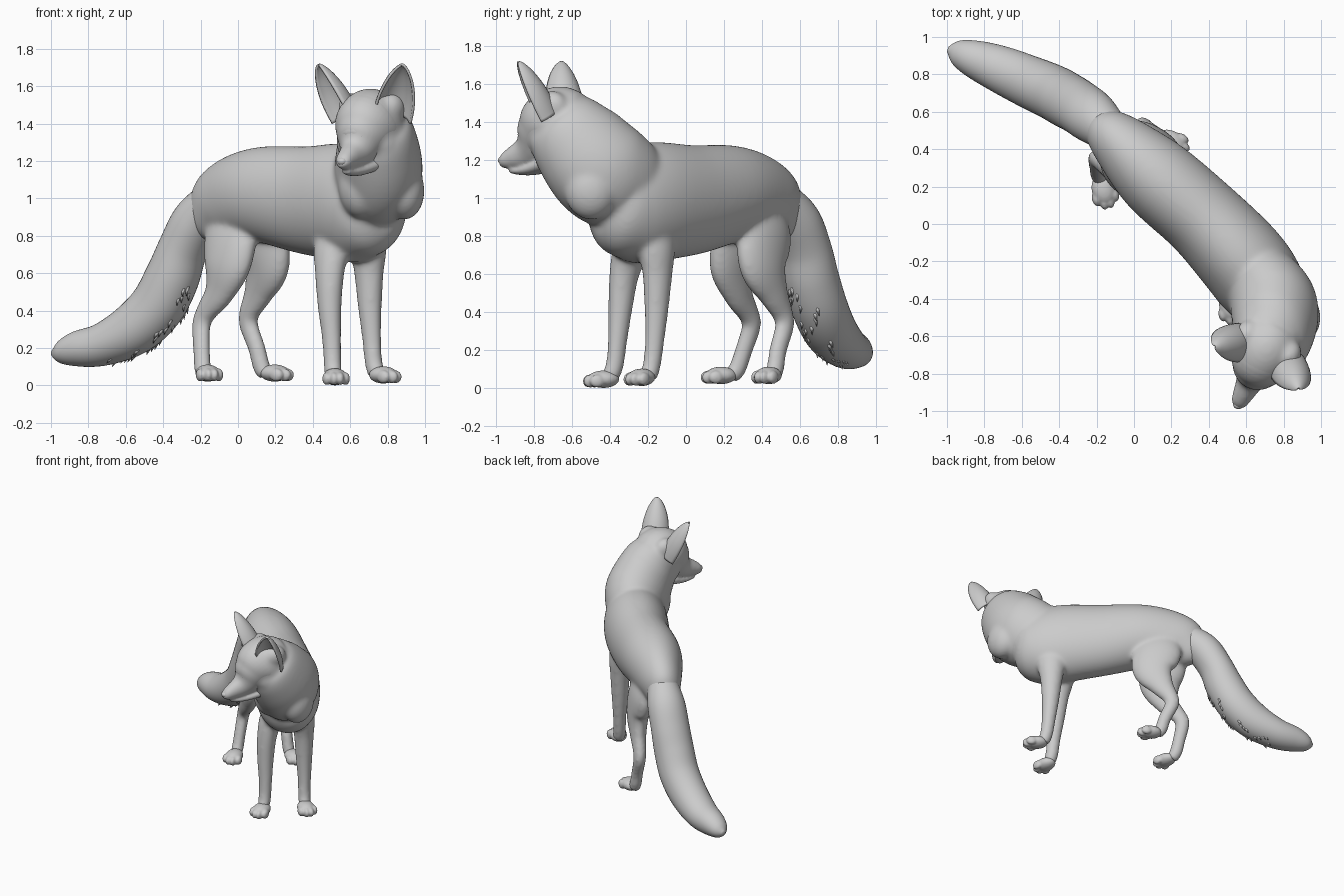
import bpy, bmesh, math, random
from mathutils import Vector, Matrix

random.seed(4)
Z = Vector((0, 0, 1))
SIDE = Vector((0.7, 0.7, 0))            # across the body
FWD = Vector((-0.45, -0.89, 0)).normalized()   # the head is turned
LAT = Vector((-FWD.y, FWD.x, 0))
HEAD = Vector((0.70, -0.68, 0))


def head_pt(lat, fwd, z):
    return HEAD + LAT * lat + FWD * fwd + Z * z


def resample(rows, k):
    """Smooth curve through rows of numbers."""
    out, n = [], len(rows)
    for i in range(n - 1):
        a, b, c, d = (rows[max(0, min(n - 1, i + j))] for j in (-1, 0, 1, 2))
        for s in range(k):
            t = s / k
            out.append([0.5 * (2 * q + (r - p) * t + (2 * p - 5 * q + 4 * r - w) * t * t
                        + (3 * q - p - 3 * r + w) * t ** 3)
                        for p, q, r, w in zip(a, b, c, d)])
    out.append(list(rows[-1]))
    return out


def loft(bm, rows, side, k=6, n=40):
    """Elliptical tube through rows of x, y, z, half width, half height."""
    pts = resample(rows, k)
    rings = []
    for i, (x, y, z, w, h) in enumerate(pts):
        tan = (Vector(pts[min(i + 1, len(pts) - 1)][:3]) - Vector(pts[max(i - 1, 0)][:3])).normalized()
        lat = (side - tan * side.dot(tan)).normalized()
        up = lat.cross(tan)
        rings.append([bm.verts.new(Vector((x, y, z)) + lat * math.cos(2 * math.pi * j / n) * w
                                   + up * math.sin(2 * math.pi * j / n) * h) for j in range(n)])
    for a, b in zip(rings, rings[1:]):
        for j in range(n):
            bm.faces.new((a[j], a[(j + 1) % n], b[(j + 1) % n], b[j]))
    bm.faces.new(rings[0][::-1])
    bm.faces.new(rings[-1])


def ball(bm, centre, size, direction=Vector((0, -1, 0))):
    """Ellipsoid: half width, half length along direction, half height."""
    ang = math.atan2(-direction.x, direction.y)
    m = Matrix.Translation(centre) @ Matrix.Rotation(ang, 4, 'Z') @ Matrix.Diagonal((*size, 1))
    bmesh.ops.create_uvsphere(bm, u_segments=24, v_segments=14, radius=1, matrix=m)


def finish(bm, name):
    bmesh.ops.recalc_face_normals(bm, faces=bm.faces)
    me = bpy.data.meshes.new(name)
    bm.to_mesh(me)
    bm.free()
    me.polygons.foreach_set("use_smooth", [True] * len(me.polygons))
    ob = bpy.data.objects.new(name, me)
    bpy.context.collection.objects.link(ob)
    return ob


def fuse(ob, voxel, smooth):
    m = ob.modifiers.new("fuse", 'REMESH')
    m.mode, m.voxel_size, m.use_smooth_shade = 'VOXEL', voxel, True
    m = ob.modifiers.new("soften", 'SMOOTH')
    m.factor, m.iterations = 0.5, smooth


# torso from tail root to chest
bm = bmesh.new()
loft(bm, [(-0.22, 0.57, 0.87, 0.07, 0.09), (-0.16, 0.51, 0.91, 0.115, 0.16),
          (-0.06, 0.42, 0.98, 0.165, 0.22), (0.12, 0.25, 1.02, 0.215, 0.255),
          (0.37, 0.03, 0.99, 0.222, 0.29), (0.56, -0.17, 0.98, 0.238, 0.315),
          (0.67, -0.31, 0.96, 0.235, 0.305), (0.74, -0.40, 0.94, 0.20, 0.24),
          (0.78, -0.46, 0.94, 0.10, 0.12)], SIDE)
# neck and ruff
loft(bm, [(0.60, -0.20, 0.99, 0.16, 0.20), (0.70, -0.34, 1.08, 0.215, 0.265),
          (0.75, -0.45, 1.155, 0.235, 0.28),
          (0.745, -0.575, 1.30, 0.215, 0.25), (0.72, -0.64, 1.395, 0.185, 0.20),
          (0.71, -0.68, 1.44, 0.12, 0.12)], Vector((0.95, 0.2, 0)))
ball(bm, (0.89, -0.50, 1.04), (0.108, 0.14, 0.155))
ball(bm, (0.66, -0.52, 1.07), (0.125, 0.14, 0.18))
# skull: forward, top, bottom, half width (the muzzle is added in the head part)
skull = [(-0.15, 1.55, 1.24, 0.14), (-0.05, 1.59, 1.19, 0.18), (0.03, 1.565, 1.17, 0.175),
         (0.09, 1.475, 1.16, 0.14), (0.14, 1.38, 1.152, 0.10), (0.19, 1.318, 1.15, 0.072),
         (0.26, 1.27, 1.15, 0.055), (0.31, 1.235, 1.155, 0.042), (0.335, 1.215, 1.17, 0.02)]
skull = [(*head_pt(0, f, (t + b) / 2), w, (t - b) / 2) for f, t, b, w in skull]
loft(bm, skull[:5], LAT)
for s in (-1, 1):
    ball(bm, head_pt(s * 0.125, -0.035, 1.485), (0.065, 0.085, 0.08), FWD)   # ear root
    ball(bm, head_pt(s * 0.105, -0.02, 1.30), (0.08, 0.12, 0.11), FWD)       # cheek

# legs: centre line rows, shared thickness per pair
front_size = [(0.07, 0.10), (0.085, 0.11), (0.073, 0.085), (0.062, 0.067), (0.05, 0.054),
              (0.047, 0.05), (0.048, 0.05)]
hind_size = [(0.07, 0.13), (0.09, 0.185), (0.082, 0.16), (0.06, 0.095), (0.05, 0.064),
             (0.046, 0.056), (0.044, 0.05), (0.045, 0.05), (0.046, 0.044)]
legs = [
    (front_size, [(0.55, -0.20, 0.93), (0.505, -0.28, 0.75), (0.49, -0.325, 0.6), (0.49, -0.345, 0.42),
                  (0.50, -0.36, 0.25), (0.505, -0.375, 0.12), (0.51, -0.40, 0.055)],
     (0.52, -0.445, 0.0), (0.15, -1, 0)),
    (front_size, [(0.66, -0.17, 0.93), (0.695, -0.155, 0.75), (0.70, -0.15, 0.6), (0.705, -0.155, 0.42),
                  (0.715, -0.165, 0.25), (0.725, -0.18, 0.12), (0.745, -0.20, 0.055)],
     (0.785, -0.24, 0.01), (0.75, -0.6, 0)),
    (hind_size, [(0.02, 0.38, 0.98), (-0.03, 0.305, 0.82), (-0.055, 0.25, 0.65), (-0.10, 0.275, 0.5),
                 (-0.165, 0.325, 0.4), (-0.195, 0.345, 0.33), (-0.195, 0.305, 0.2),
                 (-0.19, 0.27, 0.1), (-0.18, 0.235, 0.06)],
     (-0.16, 0.175, 0.02), (0.25, -0.95, 0)),
    (hind_size, [(0.05, 0.40, 0.98), (0.105, 0.41, 0.82), (0.15, 0.405, 0.65), (0.11, 0.46, 0.5),
                 (0.065, 0.505, 0.4), (0.055, 0.52, 0.33), (0.10, 0.485, 0.2),
                 (0.125, 0.47, 0.1), (0.15, 0.455, 0.06)],
     (0.205, 0.43, 0.02), (0.85, -0.5, 0)),
]
for size, line, _, _ in legs:
    loft(bm, [(*p, *s) for p, s in zip(line, size)], SIDE)
fuse(finish(bm, "body"), 0.011, 28)

# paws with toes
bm = bmesh.new()
for _, _, paw, d in legs:
    paw, d = Vector(paw), Vector(d).normalized()
    across = Vector((-d.y, d.x, 0))
    ball(bm, paw - d * 0.01 + Z * 0.046, (0.064, 0.085, 0.046), d)
    for i, reach in zip((-1.5, -0.5, 0.5, 1.5), (0.03, 0.058, 0.058, 0.03)):
        ball(bm, paw + d * reach + across * i * 0.034 + Z * 0.036, (0.023, 0.04, 0.035), d)
fuse(finish(bm, "paws"), 0.008, 4)

# face and muzzle
bm = bmesh.new()
loft(bm, skull[1:], LAT)
# lower jaw
loft(bm, [(*head_pt(0, f, z), w, h) for f, z, w, h in
          [(0.02, 1.19, 0.11, 0.05), (0.14, 1.155, 0.07, 0.035), (0.22, 1.143, 0.045, 0.022),
           (0.275, 1.143, 0.025, 0.012)]], LAT)
for s in (-1, 1):
    ball(bm, head_pt(s * 0.08, 0.075, 1.402), (0.045, 0.045, 0.02), FWD)     # brow
fuse(finish(bm, "head"), 0.009, 7)

# tail
tail = [(-0.13, 0.49, 0.99, 0.11, 0.11), (-0.22, 0.57, 0.88, 0.14, 0.13),
        (-0.295, 0.625, 0.73, 0.145, 0.13), (-0.355, 0.66, 0.57, 0.148, 0.145),
        (-0.435, 0.705, 0.42, 0.147, 0.147), (-0.56, 0.76, 0.30, 0.14, 0.14),
        (-0.72, 0.83, 0.22, 0.125, 0.115), (-0.86, 0.885, 0.195, 0.10, 0.095),
        (-0.95, 0.92, 0.175, 0.065, 0.06), (-0.995, 0.935, 0.17, 0.015, 0.015)]
bm = bmesh.new()
loft(bm, tail, Vector((0.5, 0.87, 0)))
finish(bm, "tail")

# fur tufts under the tail
bm = bmesh.new()
pts = resample(tail[3:7], 9)
for p, q in zip(pts, pts[1:]):
    along = (Vector(q[:3]) - Vector(p[:3])).normalized()
    across = Vector((0.5, 0.87, 0))
    across = (across - along * across.dot(along)).normalized()
    under = across.cross(along)
    if under.z > 0:
        under = -under
    ang = random.uniform(-0.6, 0.6)
    out = under * math.cos(ang) * p[4] + across * math.sin(ang) * p[3]
    tip_dir = (out.normalized() * 0.7 + along).normalized()
    m = Matrix.Translation(Vector(p[:3]) + out) @ Z.rotation_difference(tip_dir).to_matrix().to_4x4()
    bmesh.ops.create_cone(bm, cap_ends=True, segments=8, radius1=0.016, radius2=0, depth=0.055, matrix=m)
finish(bm, "tail_tufts")

for s, label in ((-1, "right"), (1, "left")):
    # ears: curved leaf-shaped shells, mirrored across the head
    base, tip = head_pt(s * 0.135, 0.0, 1.43), head_pt(s * 0.252, 0.10, 1.712)
    axis = (tip - base).normalized()
    across = LAT * s * 0.87 - FWD * 0.5
    across = (across - axis * across.dot(axis)).normalized()
    back = axis.cross(across)
    if back.dot(FWD) > 0:
        back = -back
    bm = bmesh.new()
    shape = resample([(0, 0.10), (0.25, 0.10), (0.5, 0.09), (0.75, 0.065), (0.92, 0.034), (1, 0.008)], 4)
    grid = [[bm.verts.new(base.lerp(tip, v) + across * w * math.sin(u * math.pi / 16)
                          + back * w * 1.05 * (math.cos(u * math.pi / 16) - 0.35))
             for u in range(-8, 9)] for v, w in shape]
    for a, b in zip(grid, grid[1:]):
        for j in range(16):
            bm.faces.new((a[j], a[j + 1], b[j + 1], b[j]))
    m = finish(bm, label + "_ear").modifiers.new("thickness", 'SOLIDIFY')
    m.thickness, m.offset = 0.014, 0
    # eyes
    bm = bmesh.new()
    ball(bm, head_pt(s * 0.085, 0.117, 1.37), (0.034, 0.03, 0.02), FWD + LAT * s * 0.4)
    finish(bm, label + "_eye")

# nose
bm = bmesh.new()
ball(bm, head_pt(0, 0.318, 1.198), (0.028, 0.026, 0.022), FWD)
finish(bm, "nose")
